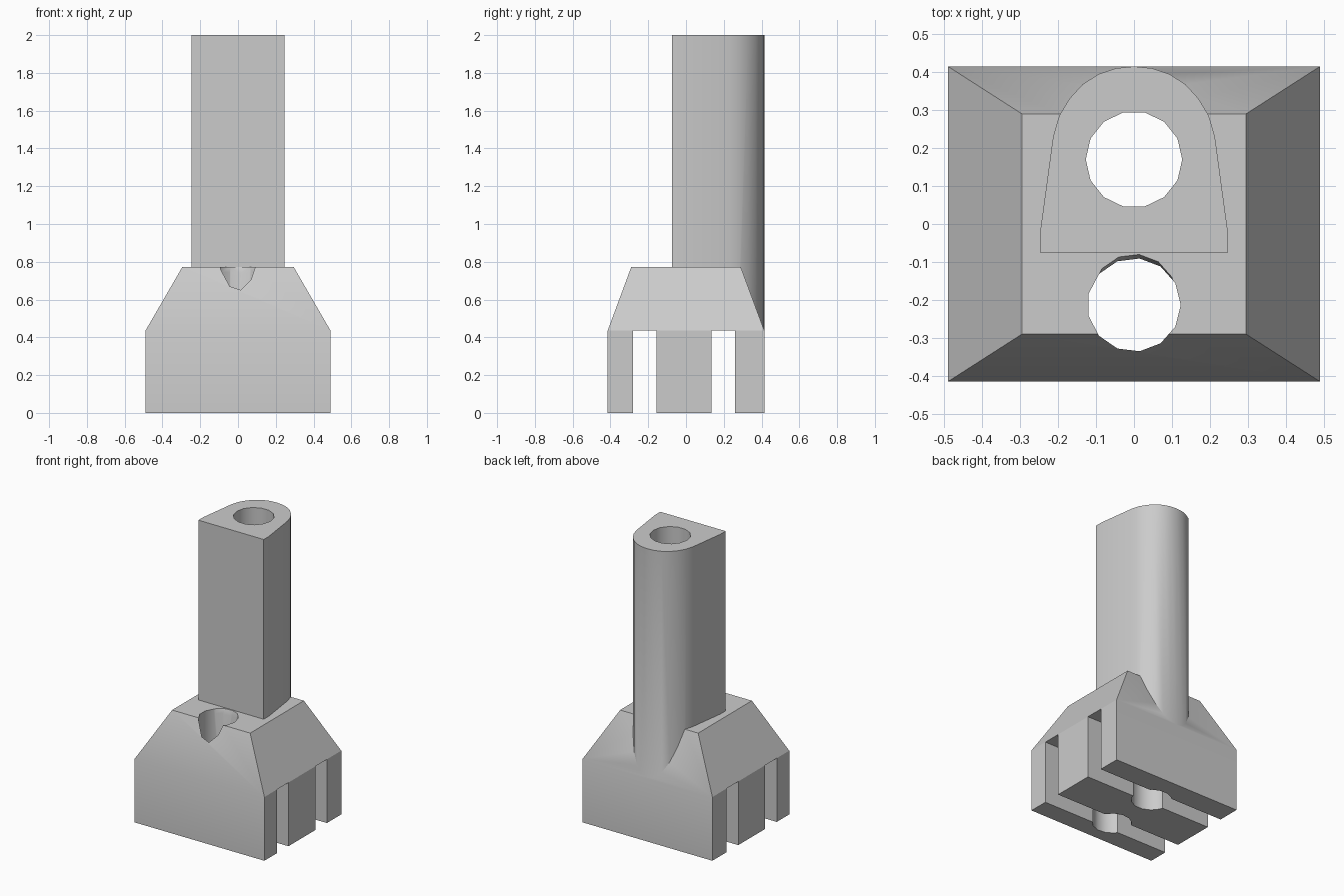
import bpy, bmesh, math

old = bpy.data.objects.get("Cube")
if old:
    bpy.data.objects.remove(old, do_unlink=True)

grey = bpy.data.materials.new("plain grey")
grey.use_nodes = True
grey.diffuse_color = (0.6, 0.6, 0.6, 1)
grey.node_tree.nodes["Principled BSDF"].inputs["Base Color"].default_value = (0.6, 0.6, 0.6, 1)


def loft(name, rings):
    """Closed solid through rings of matching point counts."""
    bm = bmesh.new()
    loops = [[bm.verts.new(p) for p in ring] for ring in rings]
    n = len(loops[0])
    for low, high in zip(loops, loops[1:]):
        for i in range(n):
            j = (i + 1) % n
            bm.faces.new((low[i], low[j], high[j], high[i]))
    bm.faces.new(loops[0][::-1])
    bm.faces.new(loops[-1])
    bmesh.ops.recalc_face_normals(bm, faces=bm.faces)
    mesh = bpy.data.meshes.new(name)
    bm.to_mesh(mesh)
    bm.free()
    mesh.materials.append(grey)
    obj = bpy.data.objects.new(name, mesh)
    bpy.context.collection.objects.link(obj)
    return obj


def rect(hx, y0, y1, z):
    return [(-hx, y0, z), (hx, y0, z), (hx, y1, z), (-hx, y1, z)]


def circle(y, r, sides, z):
    return [(r * math.cos(math.tau * i / sides), y + r * math.sin(math.tau * i / sides), z)
            for i in range(sides)]


def combine(target, tool, operation):
    mod = target.modifiers.new(tool.name, "BOOLEAN")
    mod.operation = operation
    mod.solver = "EXACT"
    mod.object = tool
    bpy.context.view_layer.objects.active = target
    bpy.ops.object.modifier_apply(modifier=mod.name)
    bpy.data.objects.remove(tool, do_unlink=True)


# Block with a tapered top
body = loft("slotted_base_and_tower", [rect(0.49, -0.415, 0.415, 0),
                                       rect(0.49, -0.415, 0.415, 0.435),
                                       rect(0.295, -0.29, 0.29, 0.772)])

# Tower: flat front, slightly tapering sides, rounded back
right = [(0.247, -0.075), (0.247, -0.02), (0.213, 0.23), (0.197, 0.285), (0.17, 0.33),
         (0.135, 0.368), (0.093, 0.395), (0.048, 0.41)]
profile = right + [(0, 0.4149)] + [(-x, y) for x, y in reversed(right)]
tower = loft("tower", [[(x, y, z) for x, y in profile] for z in (0.4, 2)])
combine(body, tower, "UNION")

# Two slots across the underside
for y0, y1 in ((-0.28, -0.155), (0.135, 0.26)):
    combine(body, loft("slot", [rect(0.6, y0, y1, z) for z in (-0.1, 0.435)]), "DIFFERENCE")

# Bore up the tower, and front bore with its relief leaning towards the tower
combine(body, loft("tower_bore", [circle(0.17, 0.127, 14, z) for z in (-0.1, 2.1)]), "DIFFERENCE")
combine(body, loft("front_bore", [circle(-0.213, 0.123, 13, z) for z in (-0.1, 0.9)]), "DIFFERENCE")
combine(body, loft("bore_relief", [circle(-0.215, 0.11, 13, 0.69),
                                   circle(-0.19, 0.113, 13, 0.78)]), "DIFFERENCE")

bpy.ops.object.select_all(action="DESELECT")
body.select_set(True)
bpy.context.view_layer.objects.active = body
bpy.ops.object.shade_smooth_by_angle(angle=math.radians(30))
